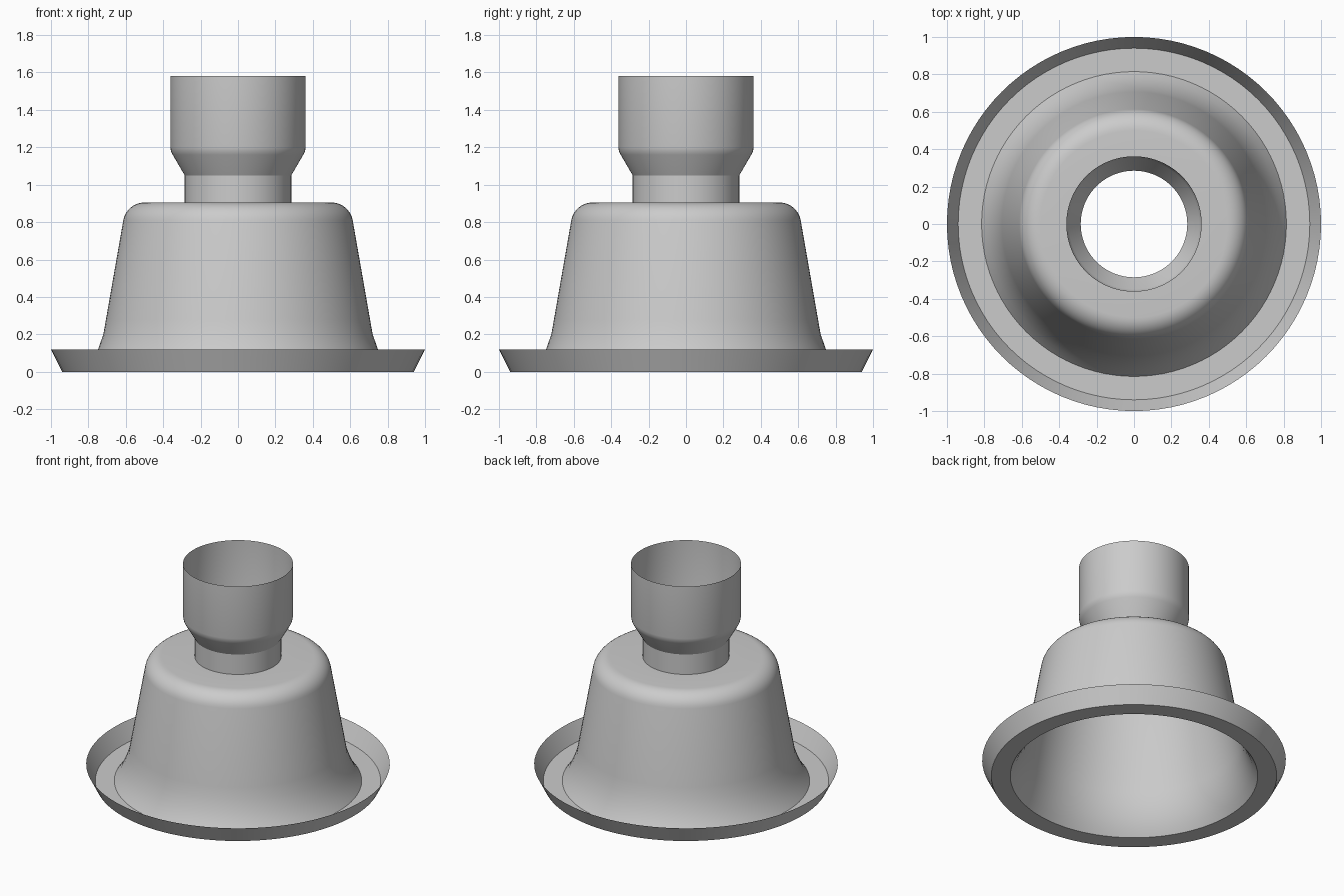
import bpy
import bmesh
import math

cube = bpy.data.objects.get("Cube")
if cube:
    bpy.data.objects.remove(cube, do_unlink=True)

SEGMENTS = 96

# One plain grey for the whole shell
grey = bpy.data.materials.new("plain_grey")
grey.use_nodes = True
colour = (0.6, 0.6, 0.6, 1)
grey.diffuse_color = colour
grey.node_tree.nodes["Principled BSDF"].inputs["Base Color"].default_value = colour


def arc(cx, cz, radius, start, end, steps):
    """Points of a rounded corner, angles in degrees."""
    angles = [math.radians(start + (end - start) * i / steps) for i in range(steps + 1)]
    return [(cx + radius * math.cos(a), cz + radius * math.sin(a)) for a in angles]


def lathe(name, profile):
    """Revolve an open (radius, height) profile into a thin shell."""
    bm = bmesh.new()
    rings = []
    for r, z in profile:
        ring = []
        for i in range(SEGMENTS):
            a = math.tau * i / SEGMENTS
            ring.append(bm.verts.new((r * math.cos(a), r * math.sin(a), z)))
        rings.append(ring)
    for low, high in zip(rings, rings[1:]):
        for i in range(SEGMENTS):
            j = (i + 1) % SEGMENTS
            bm.faces.new((low[i], low[j], high[j], high[i]))
    mesh = bpy.data.meshes.new(name)
    bm.to_mesh(mesh)
    bm.free()
    mesh.materials.append(grey)
    obj = bpy.data.objects.new(name, mesh)
    bpy.context.collection.objects.link(obj)
    bpy.ops.object.select_all(action="DESELECT")
    obj.select_set(True)
    bpy.context.view_layer.objects.active = obj
    bpy.ops.object.shade_smooth_by_angle(angle=math.radians(25))
    return obj


# Flared lip and flat base ring
lathe("base_rim", [(1, 0.12), (0.94, 0), (0.815, 0)])

# Tapered bell with a flared foot, rounded shoulder and flat top
foot = [(0.815, 0), (0.78, 0.05), (0.748, 0.12), (0.72, 0.2), (0.706, 0.28)]
shoulder = arc(0.5, 0.79, 0.115, 10, 90, 8)
lathe("bell_body", foot + shoulder + [(0.285, 0.905)])

# Open neck: narrow collar, cone and wide socket
lathe("neck_socket", [(0.285, 0.905), (0.285, 1.05), (0.349, 1.16),
                      (0.358, 1.178), (0.362, 1.2), (0.362, 1.58)])
